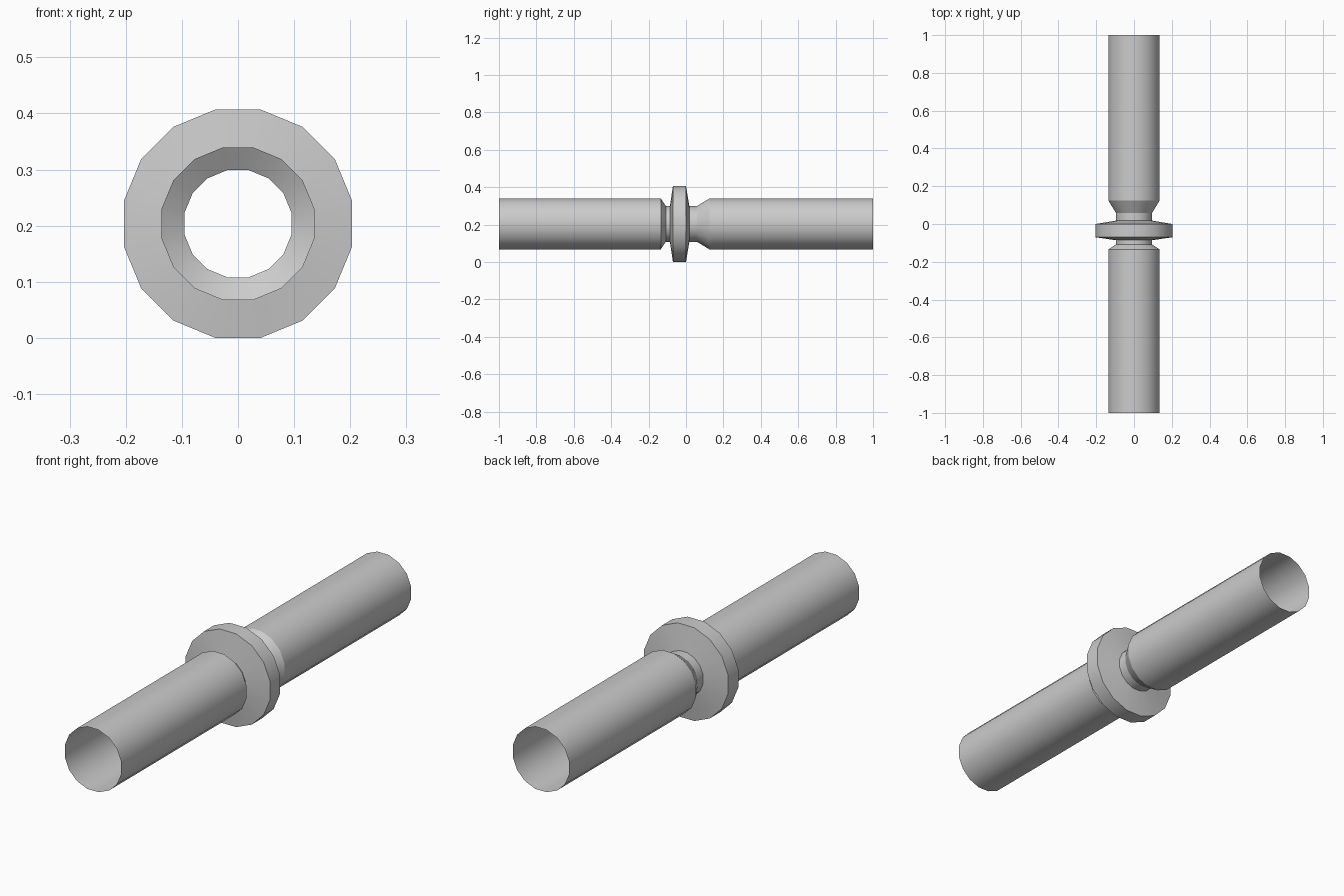
import bpy, bmesh, math

if "Cube" in bpy.data.objects:
    bpy.data.objects.remove(bpy.data.objects["Cube"])

SIDES = 16
CENTRE_Z = 0.2035
# (y position, flat-to-centre distance) along the pipe axis
PROFILE = [(-1.0, 0.136), (-0.135, 0.136), (-0.108, 0.0955), (-0.086, 0.0955),
           (-0.07, 0.2035), (0.0, 0.2035), (0.018, 0.0955), (0.058, 0.0955),
           (0.125, 0.136), (1.0, 0.136)]

# Open-ended pipe with two necks and a central collar, as one lathed skin
bm = bmesh.new()
rings = []
for y, apothem in PROFILE:
    r = apothem / math.cos(math.pi / SIDES)
    angles = [2 * math.pi * (i + 0.5) / SIDES for i in range(SIDES)]
    rings.append([bm.verts.new((r * math.cos(a), y, CENTRE_Z + r * math.sin(a)))
                  for a in angles])
for a, b in zip(rings, rings[1:]):
    for i in range(SIDES):
        j = (i + 1) % SIDES
        bm.faces.new((a[i], b[i], b[j], a[j]))
bm.normal_update()
# Make the skin face outward
first = bm.faces[:][0]
c = first.calc_center_median()
if first.normal.x * c.x + first.normal.z * (c.z - CENTRE_Z) < 0:
    bmesh.ops.reverse_faces(bm, faces=bm.faces[:])

mesh = bpy.data.meshes.new("collared_pipe")
bm.to_mesh(mesh)
bm.free()
pipe = bpy.data.objects.new("collared_pipe", mesh)
bpy.context.collection.objects.link(pipe)

# Smooth round the pipe, crisp at the collar and neck edges
bpy.context.view_layer.objects.active = pipe
pipe.select_set(True)
bpy.ops.object.shade_smooth_by_angle(angle=math.radians(30))
